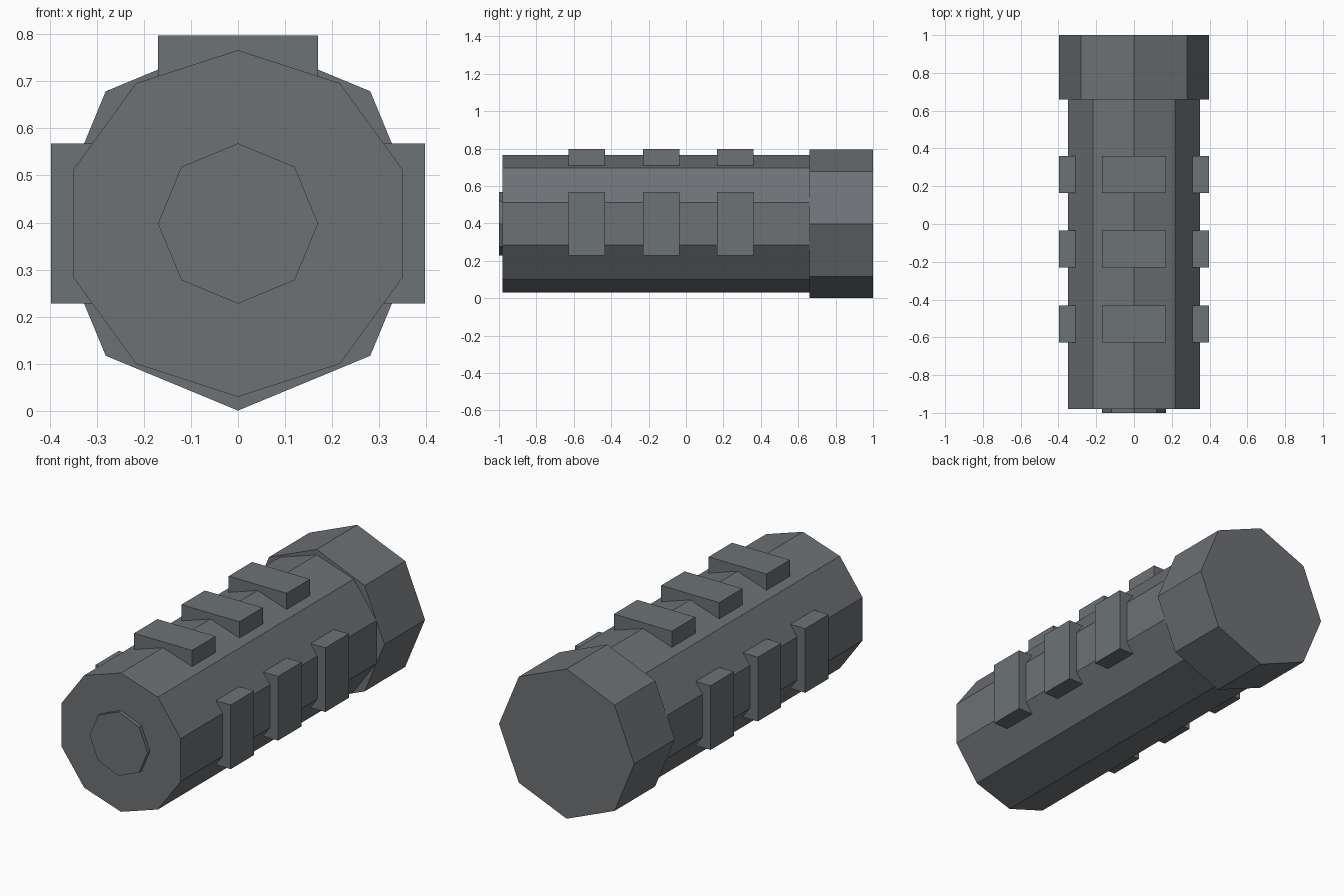
import bpy, bmesh, math

if "Cube" in bpy.data.objects:
    bpy.data.objects.remove(bpy.data.objects["Cube"])

CZ = 0.398  # height of the long axis


def material(name, color):
    m = bpy.data.materials.new(name)
    m.diffuse_color = (*color, 1)
    m.use_nodes = True
    m.node_tree.nodes["Principled BSDF"].inputs["Base Color"].default_value = m.diffuse_color
    return m


GREY = material("dark grey", (0.155, 0.165, 0.178))
RIB = material("rib grey", (0.150, 0.168, 0.178))


def finish(name, bm, mat):
    bmesh.ops.recalc_face_normals(bm, faces=bm.faces)
    me = bpy.data.meshes.new(name)
    bm.to_mesh(me)
    bm.free()
    me.materials.append(mat)
    ob = bpy.data.objects.new(name, me)
    bpy.context.collection.objects.link(ob)
    return ob


def prism(name, sides, radius, y0, y1):
    """Flat-sided bar along y with one corner pointing straight up."""
    bm = bmesh.new()
    rings = []
    for y in (y0, y1):
        rings.append([bm.verts.new((radius * math.sin(math.tau * i / sides), y,
                                    CZ + radius * math.cos(math.tau * i / sides)))
                      for i in range(sides)])
    a, b = rings
    bm.faces.new(a)
    bm.faces.new(b)
    for i in range(sides):
        j = (i + 1) % sides
        bm.faces.new((a[i], a[j], b[j], b[i]))
    return finish(name, bm, GREY)


def box(name, x, y, z):
    """Box from (min, max) pairs."""
    bm = bmesh.new()
    bmesh.ops.create_cube(bm, size=1)
    for v in bm.verts:
        v.co = [(r[0] + r[1]) / 2 + c * (r[1] - r[0])
                for c, r in zip(v.co, (x, y, z))]
    return finish(name, bm, RIB)


# Main bar, wider rear cap and thin front disc
prism("grip_body", 10, 0.368, -0.98, 0.67)
prism("rear_cap", 8, 0.397, 0.66, 1.0)
prism("front_disc", 8, 0.17, -1.0, -0.97)

# Three rows of ribs: top, right and left
for n, y in enumerate((-0.53, -0.133, 0.263), 1):
    span = (y - 0.098, y + 0.098)
    box(f"top_rib_{n}", (-0.17, 0.17), span, (0.71, 0.797))
    box(f"right_rib_{n}", (0.31, 0.397), span, (CZ - 0.17, CZ + 0.17))
    box(f"left_rib_{n}", (-0.397, -0.31), span, (CZ - 0.17, CZ + 0.17))
